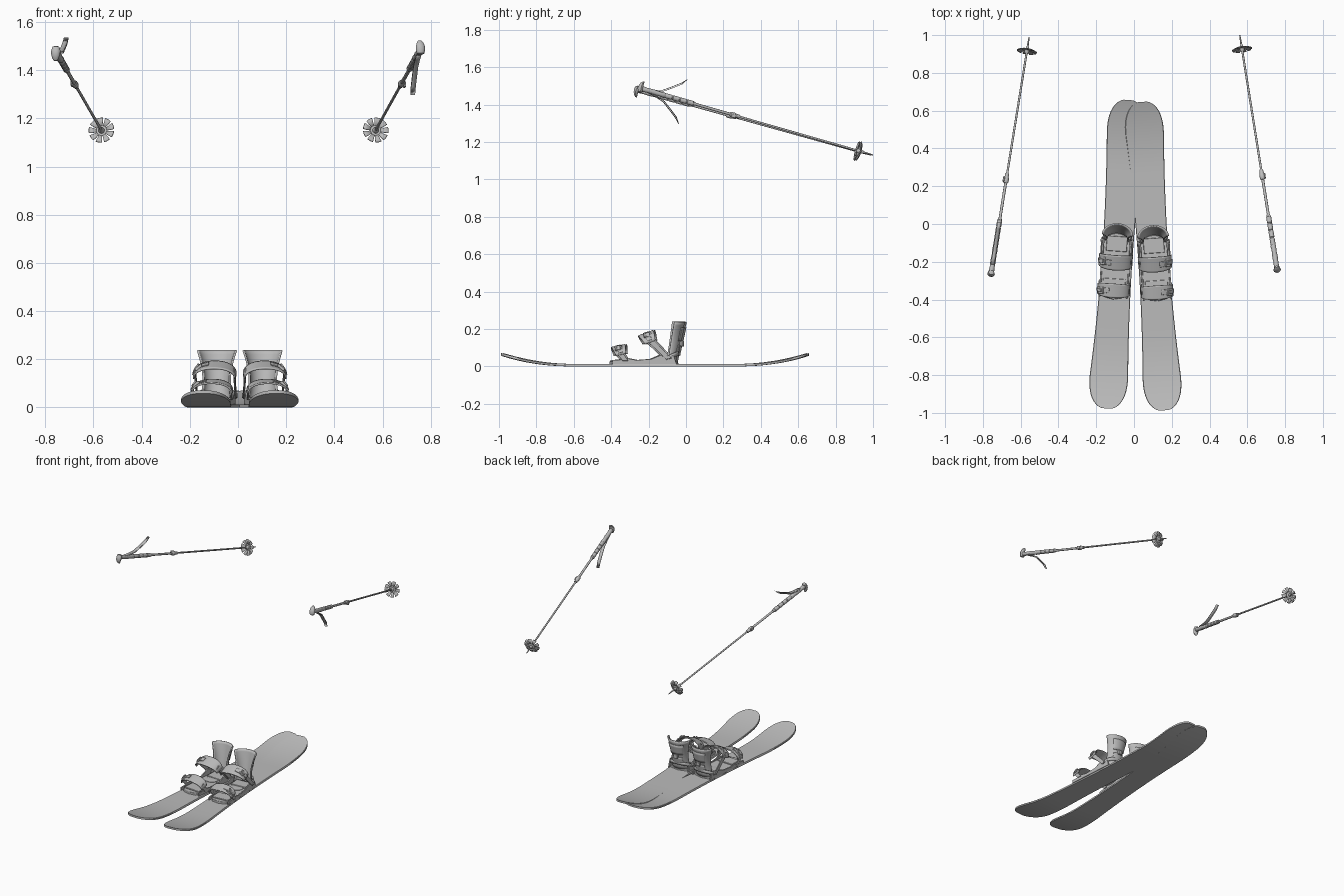
import bpy, bmesh, math
from mathutils import Matrix, Vector

if "Cube" in bpy.data.objects:
    bpy.data.objects.remove(bpy.data.objects["Cube"])

grey = bpy.data.materials.new("plain_grey")
grey.use_nodes = True
grey.diffuse_color = (0.5, 0.5, 0.5, 1)
grey.node_tree.nodes["Principled BSDF"].inputs["Base Color"].default_value = (0.5, 0.5, 0.5, 1)


def finish(name, bm, frame, thick=0, bevel=0):
    bmesh.ops.recalc_face_normals(bm, faces=bm.faces[:])
    bm.transform(frame)
    mesh = bpy.data.meshes.new(name)
    bm.to_mesh(mesh)
    bm.free()
    mesh.materials.append(grey)
    ob = bpy.data.objects.new(name, mesh)
    bpy.context.collection.objects.link(ob)
    if thick:
        mod = ob.modifiers.new("thickness", "SOLIDIFY")
        mod.thickness, mod.offset = thick, 0
    if bevel:
        mod = ob.modifiers.new("bevel", "BEVEL")
        mod.width, mod.segments = bevel, 2
    bpy.ops.object.select_all(action="DESELECT")
    ob.select_set(True)
    bpy.context.view_layer.objects.active = ob
    bpy.ops.object.shade_smooth_by_angle(angle=math.radians(35))
    return ob


def loft(name, rings, frame, closed=True, **kw):
    """Skin a list of point rows; closed rows are capped at both ends."""
    bm = bmesh.new()
    rows = [[bm.verts.new(p) for p in ring] for ring in rings]
    n = len(rows[0])
    for a, b in zip(rows, rows[1:]):
        for i in range(n if closed else n - 1):
            j = (i + 1) % n
            bm.faces.new((a[i], a[j], b[j], b[i]))
    if closed:
        bm.faces.new(rows[0])
        bm.faces.new(rows[-1])
    return finish(name, bm, frame, **kw)


def lathe(name, profile, frame, sides=14):
    turn = [2 * math.pi * i / sides for i in range(sides)]
    return loft(name, [[(r * math.cos(a), r * math.sin(a), z) for a in turn]
                       for r, z in profile], frame)


def box(name, centre, size, frame, tilt=0, axis="X", bevel=0.003):
    bm = bmesh.new()
    bmesh.ops.create_cube(bm, size=1)
    place = (Matrix.Translation(centre) @ Matrix.Rotation(tilt, 4, axis)
             @ Matrix.Diagonal((*size, 1)))
    bm.transform(place)
    return finish(name, bm, frame, bevel=bevel)


def side_plate(name, outline, x, width, frame):
    return loft(name, [[(x + d, y, z) for y, z in outline]
                       for d in (-width / 2, width / 2)], frame, bevel=0.002)


# Skis: sidecut plan, rounded ends, upturned at both ends
def ski(name, frame):
    rings = []
    for i in range(61):
        u = -0.82 * math.cos(math.pi * (0.02 + 0.96 * i / 60))
        a = abs(u)
        w = 0.081 + 0.021 * min(1, a / 0.65) ** 2
        if a > 0.66:
            w *= max(0, 1 - ((a - 0.66) / 0.161) ** 2.3) ** (1 / 2.3)
        z = 0.058 * (max(0, a - 0.42) / 0.4) ** 2.2
        rings.append([(-w, u, z), (w, u, z), (w, u, z + 0.009),
                      (w * 0.97, u, z + 0.013), (-w * 0.97, u, z + 0.013), (-w, u, z + 0.009)])
    loft(name, rings, frame)


# Curved strap arching across the binding
def arch(name, y, z, half, height, band, lean, frame, start=0, stop=180, lift=0, thick=0.007):
    along = Vector((0, math.cos(lean), math.sin(lean)))
    up = Vector((0, -math.sin(lean), math.cos(lean)))
    rows = []
    for i in range(21):
        a = math.radians(start + (stop - start) * i / 20)
        mid = (Vector(((half + lift) * math.cos(a), y, z))
               + up * ((height + lift) * abs(math.sin(a)) ** 0.8))
        w = band * (0.36 + 0.14 * math.sin(a))
        rows.append([mid + along * (w * t) for t in (-1, -0.8, 0.8, 1)])
    loft(name, rows, frame, closed=False, thick=thick)


def binding(side, s, frame):
    # Footbed with rounded toe, raised heel pad
    n = [(-0.068, 0.10), (-0.074, -0.19), (-0.05, -0.23), (0, -0.24),
         (0.05, -0.23), (0.074, -0.19), (0.068, 0.10), (0, 0.115)]
    loft(side + "_footbed", [[(x, y, z) for x, y in n] for z in (0.010, 0.028)], frame, bevel=0.003)
    box(side + "_heel_pad", (0, 0.055, 0.032), (0.11, 0.08, 0.012), frame)
    box(side + "_toe_pad", (0, -0.17, 0.031), (0.12, 0.08, 0.010), frame)
    lathe(side + "_mount_disc", [(0.045, 0.026), (0.045, 0.031), (0.03, 0.033)], frame, 24)
    rail = [(-0.23, 0.012), (-0.23, 0.034), (-0.19, 0.036), (-0.15, 0.044), (-0.10, 0.034),
            (-0.02, 0.040), (0.04, 0.066), (0.10, 0.056), (0.115, 0.012)]
    ankle_arm = [(0.085, 0.045), (0.06, 0.035), (-0.055, 0.145), (-0.03, 0.165)]
    toe_arm = [(-0.145, 0.03), (-0.175, 0.03), (-0.215, 0.075), (-0.185, 0.09)]
    for k in (-1, 1):
        tag = side + ("_inner_" if k != s else "_outer_")
        side_plate(tag + "rail", rail, k * 0.073, 0.009, frame)
        side_plate(tag + "ankle_arm", ankle_arm, k * 0.081, 0.007, frame)
        side_plate(tag + "toe_arm", toe_arm, k * 0.080, 0.006, frame)
        turn = frame @ Matrix.Translation((k * 0.078, 0.07, 0.05)) @ Matrix.Rotation(math.pi / 2, 4, "Y")
        lathe(tag + "pivot", [(0.010, -0.009), (0.010, 0.009)], turn, 12)

    # Straps with a ladder and buckle on the outer side
    for part, y, z, half, height, band, lean in (
            ("ankle", -0.028, 0.128, 0.086, 0.052, 0.085, 0.36),
            ("toe", -0.185, 0.062, 0.083, 0.047, 0.076, 0.20)):
        arch(side + "_" + part + "_strap", y, z, half, height, band, lean, frame)
        a, b = (8, 75) if s > 0 else (105, 172)
        arch(side + "_" + part + "_ladder", y, z, half, height, band * 0.35, lean, frame,
             a, b, 0.006, 0.004)
        box(side + "_" + part + "_buckle", (s * 0.066, y - 0.012, z + height * 0.72),
            (0.034, band * 0.5, 0.012), frame, s * 0.75, "Y")
        box(side + "_" + part + "_lever", (s * 0.074, y - 0.012, z + height * 0.72 + 0.004),
            (0.030, band * 0.25, 0.008), frame, s * 0.95, "Y")

    # Highback shell leaning back, flared at the top
    def shell_row(t, spread, grow=0):
        z = 0.025 + 0.213 * t
        half = 0.064 - 0.012 * math.sin(math.pi * t) + 0.016 * t * t + grow
        back, depth = 0.112 + 0.048 * t + grow, 0.045 + 0.016 * t
        row = []
        for i in range(17):
            a = math.radians(spread * (i / 8 - 1))
            row.append((half * math.sin(a), back - depth * (1 - math.cos(a)), z))
        return row
    loft(side + "_highback", [shell_row(t / 12, 88) for t in range(13)], frame,
         closed=False, thick=0.008)
    for part, low, high, spread in (("lower", 0.18, 0.42, 40), ("upper", 0.52, 0.86, 46)):
        loft(side + "_highback_" + part + "_panel",
             [shell_row(low + (high - low) * t / 4, spread, 0.006) for t in range(5)],
             frame, closed=False, thick=0.005)
    box(side + "_lean_block", (0, 0.142, 0.122), (0.03, 0.014, 0.03), frame)

    # Heel loop around the base of the highback
    loop = []
    for i in range(17):
        a = math.pi * i / 16
        x, y = 0.075 * math.cos(a), 0.075 + 0.052 * math.sin(a)
        rise = 0.02 * math.sin(a)
        loop.append([(x, y, 0.040 + rise), (x, y, 0.062 + rise)])
    loft(side + "_heel_loop", loop, frame, closed=False, thick=0.008)


for side, s, x, y in (("right", -1, -0.0875, -0.16), ("left", 1, 0.102, -0.17)):
    frame = Matrix.Translation((x, y, 0)) @ Matrix.Rotation(s * math.radians(4), 4, "Z")
    ski(side + "_ski", frame)
    binding(side, s, frame @ Matrix.Translation((s * 0.007, 0, 0)))


# Poles: local z runs from grip to tip, local y points to the strap side
def pole(side, top, tip, strap_up):
    top, axis = Vector(top), (Vector(tip) - Vector(top))
    length = axis.length
    zdir = axis.normalized()
    ydir = Vector((0, 0, strap_up))
    ydir = (ydir - zdir * ydir.dot(zdir)).normalized()
    frame = Matrix((ydir.cross(zdir), ydir, zdir)).transposed().to_4x4()
    frame.translation = top

    lathe(side + "_pole_shaft", [(0.0075, 0.2), (0.0075, 0.53), (0.0058, 0.54),
                                 (0.0055, length - 0.06), (0.003, length)], frame, 12)
    grip = [(0.010, 0.0), (0.015, 0.012), (0.013, 0.04), (0.0145, 0.075), (0.0125, 0.11),
            (0.015, 0.135), (0.0125, 0.14)]
    for k in range(4):
        z = 0.145 + k * 0.04
        grip += [(0.0135, z), (0.0135, z + 0.032), (0.0115, z + 0.034), (0.0115, z + 0.038)]
    lathe(side + "_pole_grip", grip + [(0.009, 0.31)], frame)

    # Rounded head with hooked nose
    rings = []
    for y, z, rx, rz in ((0.022, 0.006, 0.006, 0.005), (0.018, 0.004, 0.015, 0.012),
                         (0, 0.002, 0.020, 0.016), (-0.016, 0.001, 0.018, 0.012),
                         (-0.030, 0.004, 0.014, 0.009), (-0.040, 0.010, 0.007, 0.005)):
        rings.append([(rx * math.cos(a * math.pi / 6), y, z + rz * math.sin(a * math.pi / 6))
                      for a in range(12)])
    loft(side + "_pole_head", rings, frame)

    # Length clamp with lever
    lathe(side + "_pole_clamp", [(0.010, 0.505), (0.014, 0.512), (0.014, 0.535),
                                 (0.011, 0.54), (0.010, 0.56)], frame)
    box(side + "_clamp_lever", (0.013, 0.004, 0.525), (0.010, 0.022, 0.026), frame)

    # Wrist strap as a thin folded loop
    path = [(0.012, 0.05), (0.020, 0.09), (0.036, 0.14), (0.068, 0.185), (0.098, 0.225), (0.126, 0.252)]
    back = [(y - 0.005, z + 0.004) for y, z in reversed(path[:-1])]
    loft(side + "_wrist_strap", [[(-0.010, y, z), (0.010, y, z)] for y, z in path + back],
         frame, closed=False, thick=0.002)

    # Basket: hub and ring of separate dished petals
    mid = length - 0.075
    lathe(side + "_basket_hub", [(0.007, mid - 0.018), (0.011, mid - 0.012), (0.013, mid),
                                 (0.023, mid + 0.001), (0.023, mid + 0.005),
                                 (0.010, mid + 0.008), (0.007, mid + 0.022)], frame, 20)
    for k in range(9):
        petal = []
        for r, wide, dz in ((0.020, 0.30, 0.003), (0.038, 0.27, 0.001), (0.053, 0.25, -0.006)):
            petal.append([(r * math.cos(a), r * math.sin(a), mid + dz) for a in
                          (k * math.tau / 9 + wide * t for t in (-1, -0.5, 0, 0.5, 1))])
        loft(side + "_basket_petal", petal, frame, closed=False, thick=0.004)


pole("right", (-0.757, -0.265, 1.48), (-0.555, 0.99, 1.13), 1)
pole("left", (0.758, -0.245, 1.487), (0.56, 1.0, 1.13), -1)
